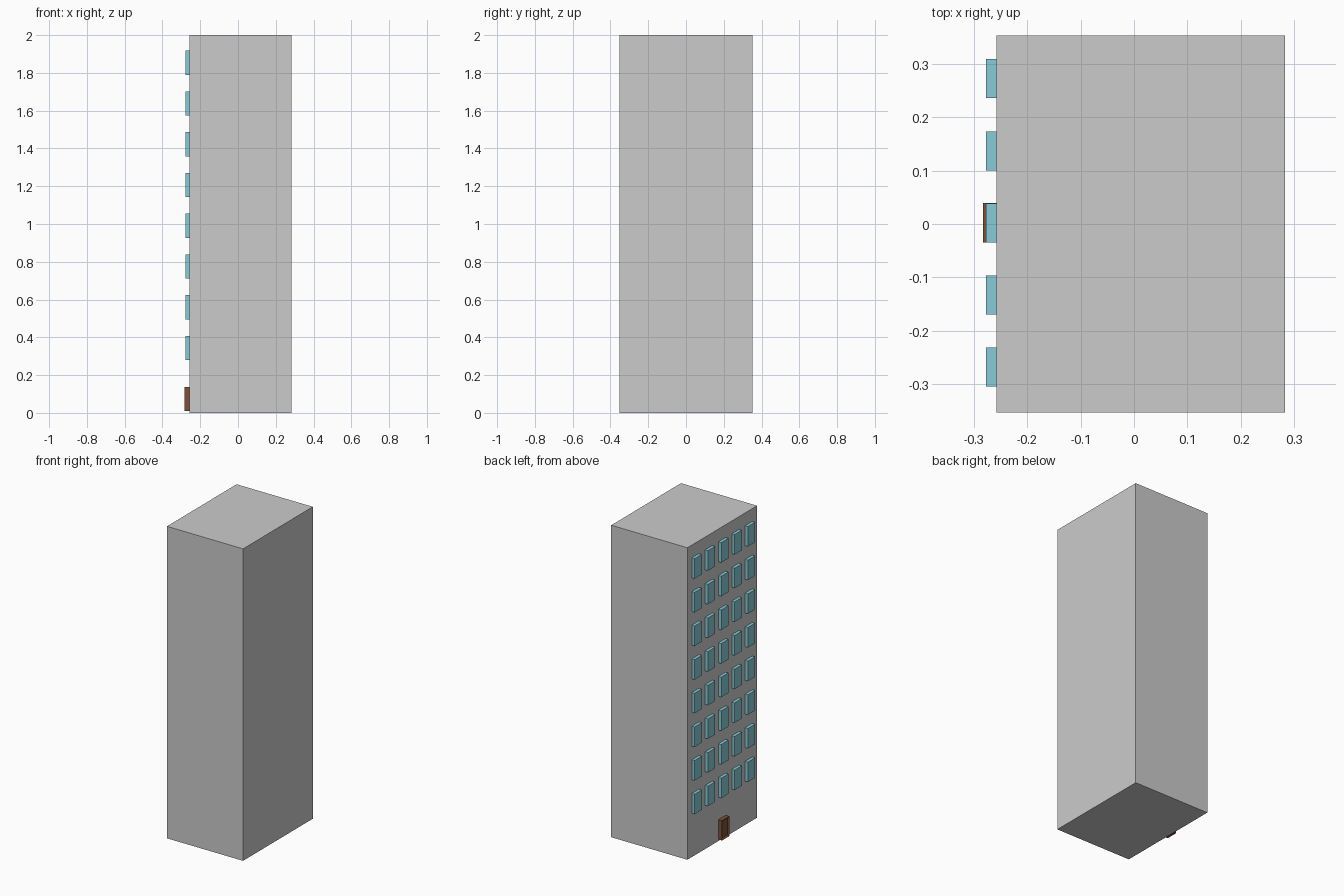
import bpy, bmesh

if "Cube" in bpy.data.objects:
    bpy.data.objects.remove(bpy.data.objects["Cube"])


def material(name, color):
    m = bpy.data.materials.new(name)
    m.diffuse_color = color
    m.use_nodes = True
    m.node_tree.nodes["Principled BSDF"].inputs["Base Color"].default_value = m.diffuse_color
    return m


def box(name, lo, hi, mat=None):
    bm = bmesh.new()
    bmesh.ops.create_cube(bm, size=1)
    for v in bm.verts:
        for i in range(3):
            v.co[i] = lo[i] if v.co[i] < 0 else hi[i]
    me = bpy.data.meshes.new(name)
    bm.to_mesh(me)
    bm.free()
    ob = bpy.data.objects.new(name, me)
    bpy.context.collection.objects.link(ob)
    if mat:
        me.materials.append(mat)
    return ob


glass = material("glass", (0.25, 0.6, 0.68, 1))
wood = material("wood", (0.2, 0.08, 0.04, 1))
WALL = -0.257

# Tower block
box("tower", (WALL, -0.353, 0), (0.283, 0.353, 2))

# Window grid on the -x facade
for row in range(8):
    for col in range(5):
        y = -0.268 + 0.135 * col
        z = 0.344 + 0.2157 * row
        box(f"window_{row}_{col}", (WALL - 0.02, y - 0.0365, z - 0.064),
            (WALL, y + 0.0365, z + 0.064), glass)

# Entrance door with a recessed panel
door = box("door", (-0.283, -0.035, 0.01), (WALL, 0.039, 0.137), wood)
bm = bmesh.new()
bm.from_mesh(door.data)
bm.normal_update()
front = [f for f in bm.faces if f.normal.x < -0.9]
bmesh.ops.inset_region(bm, faces=front, thickness=0.014)
for v in front[0].verts:
    v.co.x += 0.008
bm.to_mesh(door.data)
bm.free()
